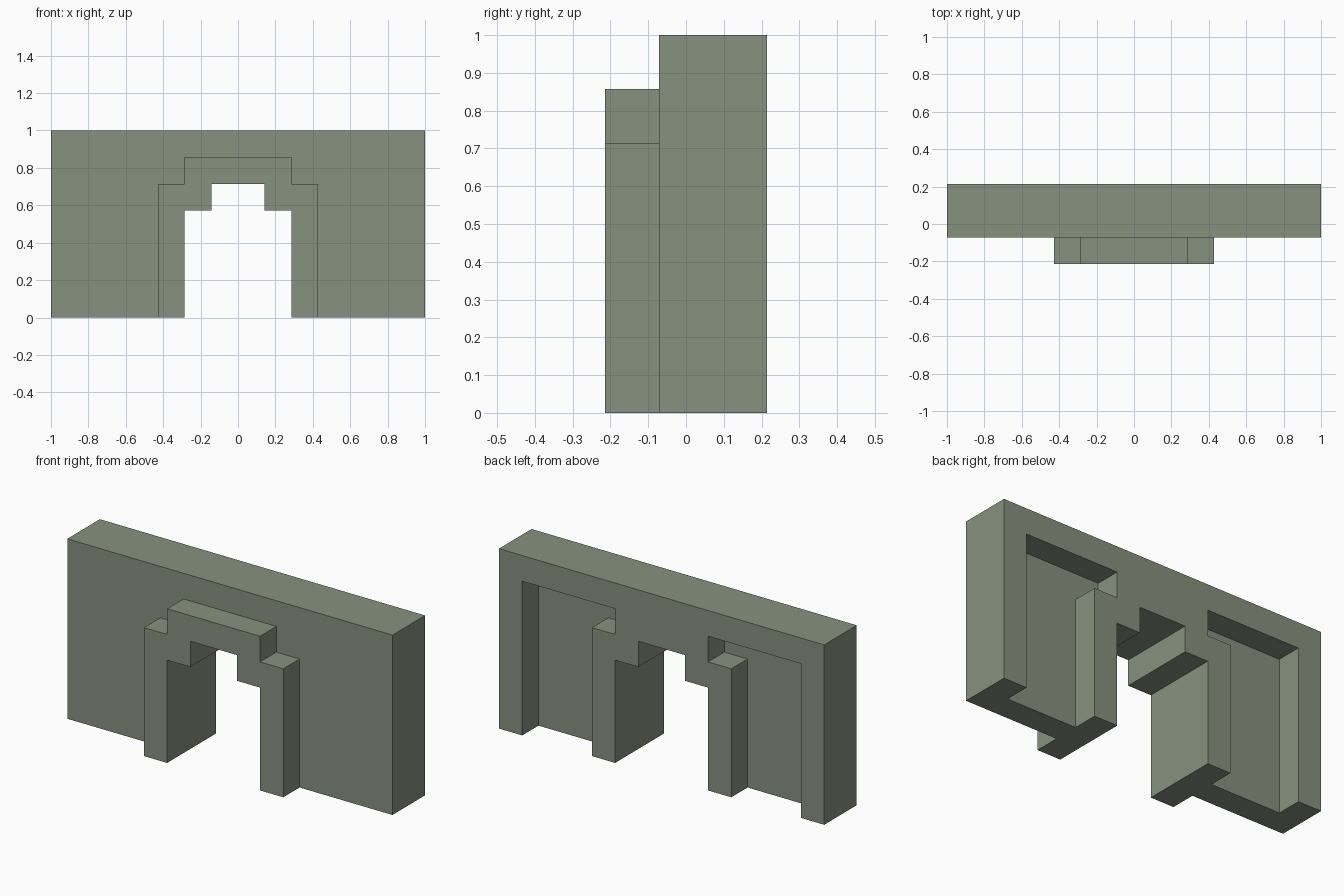
import bpy
import bmesh

cube = bpy.data.objects.get("Cube")
if cube:
    bpy.data.objects.remove(cube, do_unlink=True)

U = 1 / 7  # one block unit

# Stone colour
stone = bpy.data.materials.new("grey green stone")
stone.use_nodes = True
colour = (0.242, 0.283, 0.212, 1)
stone.diffuse_color = colour
bsdf = stone.node_tree.nodes["Principled BSDF"]
bsdf.inputs["Base Color"].default_value = colour
bsdf.inputs["Roughness"].default_value = 0.9


def extrude_profile(name, points, y0, y1):
    """Extrude an x-z outline, in block units, from y0 to y1."""
    bm = bmesh.new()
    face = bm.faces.new([bm.verts.new((x * U, y0 * U, z * U)) for x, z in points])
    new = bmesh.ops.extrude_face_region(bm, geom=[face])["geom"]
    verts = [v for v in new if isinstance(v, bmesh.types.BMVert)]
    bmesh.ops.translate(bm, verts=verts, vec=(0, (y1 - y0) * U, 0))
    bmesh.ops.recalc_face_normals(bm, faces=bm.faces)
    mesh = bpy.data.meshes.new(name)
    bm.to_mesh(mesh)
    bm.free()
    mesh.materials.append(stone)
    obj = bpy.data.objects.new(name, mesh)
    bpy.context.collection.objects.link(obj)
    return obj


def mirrored(half):
    """Complete a right-hand half outline across x = 0."""
    return half + [(-x, z) for x, z in reversed(half)]


def carve(target, cutter):
    """Subtract the cutter from the target and discard it."""
    cutter.hide_render = True
    mod = target.modifiers.new("carve", "BOOLEAN")
    mod.operation = "DIFFERENCE"
    mod.solver = "EXACT"
    mod.object = cutter
    bpy.ops.object.select_all(action="DESELECT")
    bpy.context.view_layer.objects.active = target
    target.select_set(True)
    bpy.ops.object.modifier_apply(modifier=mod.name)
    bpy.data.objects.remove(cutter, do_unlink=True)


# Full-depth wall with the stepped doorway
wall = extrude_profile(
    "arched_wall",
    mirrored([(1, 5), (1, 4), (2, 4), (2, 0), (7, 0), (7, 7)]),
    -1.5, 1.5)

# Cut the front back one unit, leaving the raised stepped door surround
carve(wall, extrude_profile(
    "front_cutter",
    mirrored([(2, 6), (2, 5), (3, 5), (3, -1), (8, -1), (8, 8)]),
    -2.5, -0.5))

# Recessed panels at the back, either side of the doorway
for side in (-1, 1):
    outline = [(3, -1), (6, -1), (6, 6), (2, 6), (2, 5), (3, 5)]
    carve(wall, extrude_profile(
        "recess_cutter", [(side * x, z) for x, z in outline], 0.5, 2.5))
